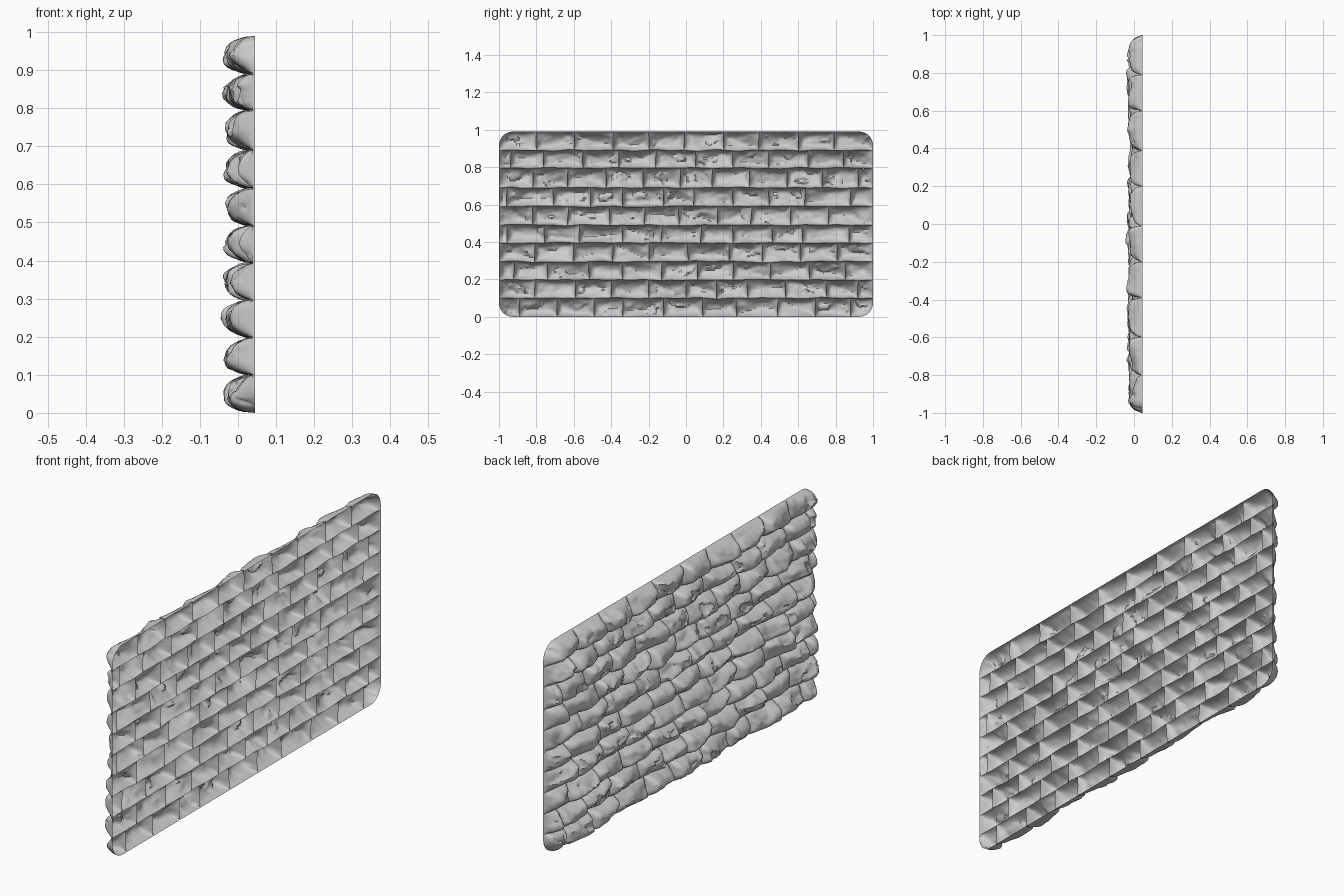
import bpy, bmesh, math, random
from mathutils import Vector, noise

if "Cube" in bpy.data.objects:
    bpy.data.objects.remove(bpy.data.objects["Cube"])

random.seed(7)
BACK, TOP, R = 0.045, 0.99, 0.075      # open back plane, wall height, corner radius
NU, NV = 26, 16                         # grid resolution of one stone

# course lines, and the upright seams of each course (bottom to top)
LINES = [0, 0.10, 0.197, 0.295, 0.395, 0.49, 0.59, 0.69, 0.795, 0.89, TOP]
SEAMS = [
    [-.89, -.69, -.49, -.34, -.12, .09, .27, .49, .69, .88],
    [-.81, -.59, -.40, -.20, 0, .16, .33, .53, .75, .92],
    [-.92, -.74, -.52, -.34, -.13, .06, .25, .45, .66, .85],
    [-.81, -.60, -.39, -.20, .01, .23, .41, .61, .81],
    [-.96, -.76, -.57, -.34, -.13, .08, .25, .46, .62, .87],
    [-.82, -.63, -.41, -.22, -.04, .17, .35, .56, .76],
    [-.96, -.71, -.51, -.34, -.12, .04, .25, .44, .64, .88],
    [-.82, -.63, -.43, -.23, -.03, .14, .34, .54, .73, .92],
    [-.94, -.76, -.55, -.36, -.16, .05, .25, .44, .65, .84],
    [-.80, -.60, -.39, -.20, -.01, .20, .39, .60, .79],
]


def ease(s):
    return 0.35 * s + 0.65 * (0.5 - 0.5 * math.cos(math.pi * s))


def dome(t):
    """Rounded shoulder: 0 at the edge (t=0), 1 on the face (t=1)."""
    t = max(0.0, min(1.0, t))
    return max(0.0, 1 - (1 - t) ** 2.4) ** 0.6


def place(y, z):
    """Wobble inner seams, round the four outer corners of the wall."""
    edge = min(1 - abs(y), z, TOP - z)
    w = 0.007 * min(1, max(0, edge) / 0.05)
    p = Vector((3, y * 9, z * 9))
    y += w * noise.noise(p)
    z += w * noise.noise(p + Vector((40, 0, 0)))
    dy = abs(y) - (1 - R)
    dz = abs(z - TOP / 2) - (TOP / 2 - R)
    if dy > 0 and dz > 0:
        k = max(dy, dz) / math.hypot(dy, dz)
        y = math.copysign(1 - R + dy * k, y)
        z = TOP / 2 + math.copysign(TOP / 2 - R + dz * k, z - TOP / 2)
    return y, z


def add_stone(bm, y0, y1, z0, z1):
    """Hollow chiselled stone bulging towards -x."""
    depth = random.uniform(0.062, 0.084)
    seed = Vector((random.uniform(0, 90), 0, 0))
    # random chisel planes cut the pillow shape
    planes = [(random.uniform(0.042, 0.07), random.uniform(-0.35, 0.35),
               random.uniform(-0.7, 0.7)) for _ in range(3)]
    ym, zm = (y0 + y1) / 2, (z0 + z1) / 2
    grid = []
    for i in range(NU + 1):
        col = []
        for j in range(NV + 1):
            y = y0 + (y1 - y0) * ease(i / NU)
            z = z0 + (z1 - z0) * ease(j / NV)
            f = dome(min(y - y0, y1 - y) / 0.035) * dome(min(z - z0, z1 - z) / 0.042)
            f *= dome((1 - abs(y)) / 0.10) ** 0.8
            h = depth
            for a, b, c in planes:
                h = min(h, a + 0.012 + b * (y - ym) + c * (z - zm))
            p = Vector((0, y * 16, z * 26)) + seed
            n = noise.noise(p) * 0.008 + noise.noise(p * 2.7) * 0.004
            chip = 0.010 if noise.noise(p * 0.8 + Vector((9, 9, 9))) > 0.3 else 0
            h = f * max(0.03, h + n - chip)
            rim = min(1 - abs(y), z, TOP - z) < 1e-5
            yy, zz = place(y, z)
            col.append(bm.verts.new((BACK - (0 if rim else 0.006) - h, yy, zz)))
        grid.append(col)
    for i in range(NU):
        for j in range(NV):
            bm.faces.new((grid[i][j], grid[i][j + 1],
                          grid[i + 1][j + 1], grid[i + 1][j]))


# one object per course of stones
for r, seams in enumerate(SEAMS):
    bm = bmesh.new()
    ends = [-1.0] + seams + [1.0]
    for a, b in zip(ends, ends[1:]):
        add_stone(bm, a, b, LINES[r], LINES[r + 1])
    bmesh.ops.remove_doubles(bm, verts=bm.verts, dist=1e-5)
    me = bpy.data.meshes.new("stone_course")
    bm.to_mesh(me)
    bm.free()
    ob = bpy.data.objects.new(f"stone_course_{r + 1}", me)
    bpy.context.collection.objects.link(ob)
    bpy.ops.object.select_all(action='DESELECT')
    ob.select_set(True)
    bpy.context.view_layer.objects.active = ob
    bpy.ops.object.shade_smooth_by_angle(angle=math.radians(40))
